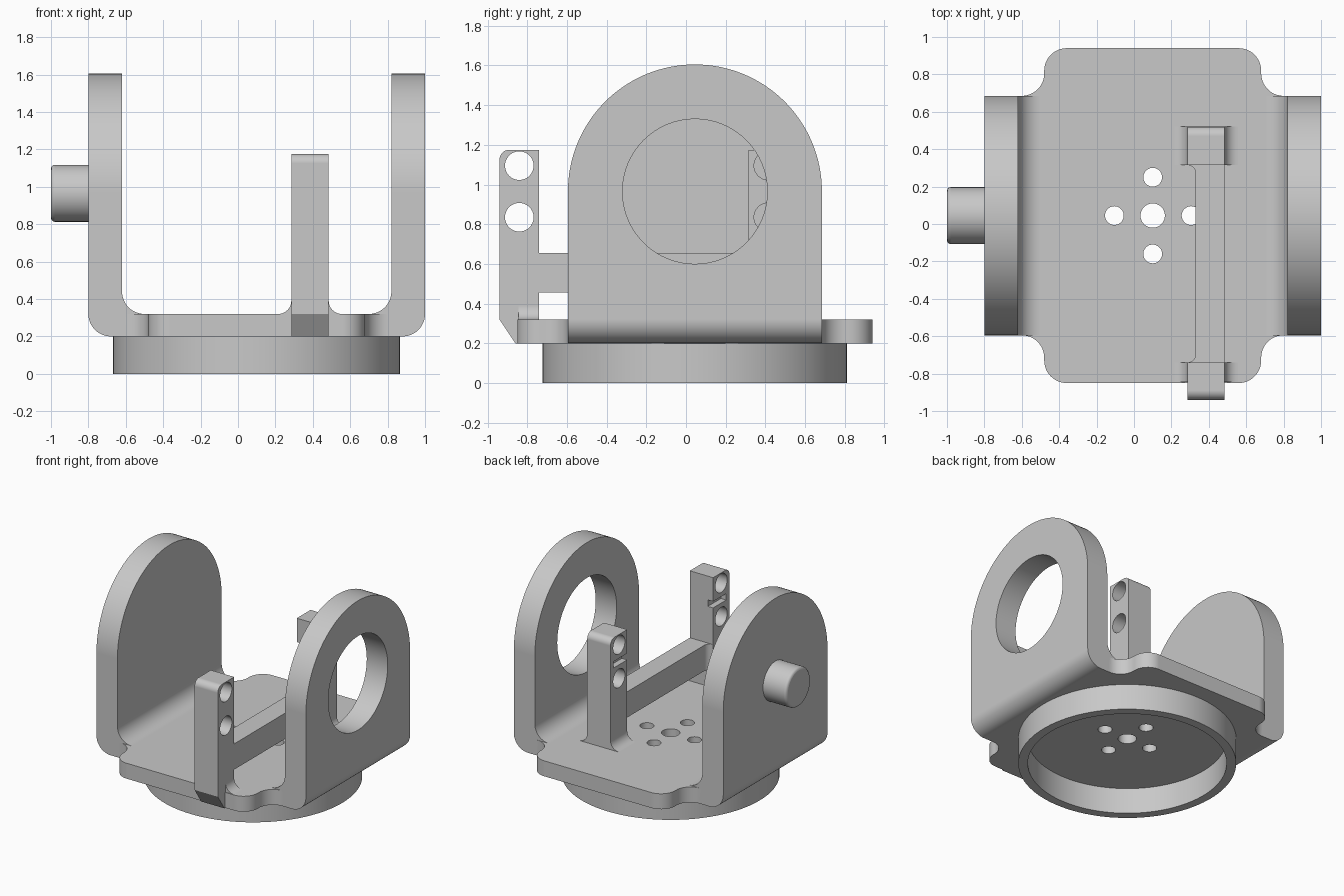
import bpy, bmesh, math
from mathutils import Vector

cube = bpy.data.objects.get("Cube")
if cube:
    bpy.data.objects.remove(cube, do_unlink=True)

grey = bpy.data.materials.new("matte_grey")
grey.use_nodes = True
colour = (0.58, 0.58, 0.58, 1)
grey.diffuse_color = colour
grey.node_tree.nodes["Principled BSDF"].inputs["Base Color"].default_value = colour


def rounded(corners):
    """Outline from (a, b) or (a, b, radius) corners, arcs tangent to both sides."""
    out = []
    for i, c in enumerate(corners):
        p = Vector((c[0], c[1]))
        if len(c) == 2:
            out.append(p)
            continue
        r = c[2]
        u = (Vector(corners[i - 1][:2]) - p).normalized()
        v = (Vector(corners[(i + 1) % len(corners)][:2]) - p).normalized()
        half = math.acos(u.dot(v)) / 2
        centre = p + (u + v).normalized() * r / math.sin(half)
        t = r / math.tan(half)
        start, end = p + u * t - centre, p + v * t - centre
        first = math.atan2(start.y, start.x)
        sweep = math.atan2(start.x * end.y - start.y * end.x, start.dot(end))
        steps = 8 + int(r * 40)
        for k in range(steps + 1):
            angle = first + sweep * k / steps
            out.append(centre + Vector((math.cos(angle), math.sin(angle))) * r)
    # Drop repeated points where arcs meet their neighbours
    return [p for i, p in enumerate(out) if (p - out[i - 1]).length > 1e-4]


def circle(a, b, r, n=64):
    return [(a + r * math.cos(math.tau * k / n), b + r * math.sin(math.tau * k / n))
            for k in range(n)]


def prism(name, outline, axis, lo, hi):
    """Extrude an outline along an axis from lo to hi."""
    place = {"x": lambda a, b, c: (c, a, b),
             "y": lambda a, b, c: (a, c, b),
             "z": lambda a, b, c: (a, b, c)}[axis]
    bm = bmesh.new()
    face = bm.faces.new([bm.verts.new(place(p[0], p[1], lo)) for p in outline])
    side = bmesh.ops.extrude_face_region(bm, geom=[face])
    moved = [g for g in side["geom"] if isinstance(g, bmesh.types.BMVert)]
    bmesh.ops.translate(bm, verts=moved, vec=Vector(place(0, 0, hi - lo)))
    bmesh.ops.recalc_face_normals(bm, faces=bm.faces)
    mesh = bpy.data.meshes.new(name)
    bm.to_mesh(mesh)
    bm.free()
    mesh.materials.append(grey)
    obj = bpy.data.objects.new(name, mesh)
    bpy.context.collection.objects.link(obj)
    return obj


def select(obj):
    bpy.ops.object.select_all(action="DESELECT")
    obj.select_set(True)
    bpy.context.view_layer.objects.active = obj


def combine(obj, other, operation):
    """Apply a boolean and discard the second shape."""
    mod = obj.modifiers.new("shape", "BOOLEAN")
    mod.operation, mod.solver, mod.object = operation, "EXACT", other
    select(obj)
    bpy.ops.object.modifier_apply(modifier=mod.name)
    bpy.data.objects.remove(other, do_unlink=True)


def drill(obj, a, b, r, axis, lo, hi):
    combine(obj, prism("drill", circle(a, b, r), axis, lo, hi), "DIFFERENCE")


def finish(obj):
    select(obj)
    bpy.ops.object.shade_smooth_by_angle(angle=math.radians(30))
    mod = obj.modifiers.new("normals", "WEIGHTED_NORMAL")
    mod.keep_sharp = True


CX, CY = 0.10, 0.045           # turntable axis
FRONT, BACK = -0.595, 0.685    # width of the yoke arms
FLOOR, DECK, TOP = 0.20, 0.32, 1.605
PIVOT = 0.965

# Yoke: U-shaped channel trimmed to round-topped arms
R = 0.12
yoke = prism("yoke", rounded([
    (-0.8, TOP + 0.1), (-0.8, FLOOR, R), (1.0, FLOOR, R), (1.0, TOP + 0.1),
    (0.82, TOP + 0.1), (0.82, DECK, R), (-0.62, DECK, R), (-0.62, TOP + 0.1)]),
    "y", FRONT - 0.1, BACK + 0.1)
arch = prism("arch", rounded([
    (FRONT, 0.1), (BACK, 0.1), (BACK, TOP, 0.64), (FRONT, TOP, 0.64)]), "x", -1.2, 1.2)
combine(yoke, arch, "INTERSECT")

# Deck with rounded front and back tabs blending into the arms
lo, hi = -0.48, 0.68
deck = prism("deck", rounded([
    (lo - R - 0.01, FRONT), (lo, FRONT, R), (lo, -0.85, R), (hi, -0.85, R),
    (hi, FRONT, R), (hi + R + 0.01, FRONT), (hi + R + 0.01, BACK), (hi, BACK, R),
    (hi, 0.94, R), (lo, 0.94, R), (lo, BACK, R), (lo - R - 0.01, BACK)]),
    "z", FLOOR, DECK)
combine(yoke, deck, "UNION")

# Bearing opening in one arm, and mounting holes in the deck
drill(yoke, CY, PIVOT, 0.365, "x", 0.6, 1.2)
drill(yoke, CX, CY, 0.065, "z", 0.1, 0.5)
for dx, dy in ((1, 0), (-1, 0), (0, 1), (0, -1)):
    drill(yoke, CX + dx * 0.205, CY + dy * 0.205, 0.05, "z", 0.1, 0.5)
finish(yoke)

# Hollow round base
base = prism("base_ring", circle(CX, CY, 0.767, 128), "z", 0, FLOOR)
combine(base, prism("bore", circle(CX, CY, 0.70, 128), "z", -0.1, 0.4), "DIFFERENCE")
finish(base)

# Pivot peg on the solid arm
peg = prism("pivot_peg", circle(CY, PIVOT, 0.152), "x", -1.0, -0.75)
bevel = peg.modifiers.new("rounded_end", "BEVEL")
bevel.width, bevel.segments, bevel.limit_method = 0.02, 3, "ANGLE"
finish(peg)

# Drilled, slotted posts with flared feet
LEFT, RIGHT, POST_TOP, FLARE = 0.285, 0.485, 1.175, 0.07


def post(name, outline, foot, mid, slot):
    obj = prism(name, rounded(outline), "x", LEFT, RIGHT)
    feet = prism("foot", rounded([
        (LEFT - FLARE, 0.30), (RIGHT + FLARE, 0.30), (RIGHT + FLARE, DECK),
        (RIGHT, DECK, FLARE), (RIGHT, 0.45), (LEFT, 0.45),
        (LEFT, DECK, FLARE), (LEFT - FLARE, DECK)]), "y", *foot)
    combine(obj, feet, "UNION")
    for z in (0.835, 1.095):
        drill(obj, mid, z, 0.072, "x", 0.1, 0.7)
    cut = prism("slot", [(0.2, 0.94), (0.33, 0.94), (0.33, 0.99), (0.2, 0.99)], "y", *slot)
    combine(obj, cut, "DIFFERENCE")
    finish(obj)


post("front_post", [
    (-0.94, POST_TOP, 0.05), (-0.74, POST_TOP), (-0.74, 0.30), (-0.845, 0.30),
    (-0.845, FLOOR), (-0.86, FLOOR), (-0.94, DECK)],
    (-0.845, -0.74), -0.84, (-0.90, -0.70))
post("back_post", [
    (0.315, POST_TOP), (0.52, POST_TOP, 0.05), (0.52, 0.30), (0.315, 0.30)],
    (0.315, 0.52), 0.415, (0.28, 0.48))

# Cross bar between the posts, filleted at both ends
bar = prism("cross_bar", rounded([
    (RIGHT, -0.74), (LEFT, -0.74), (0.33, -0.738, 0.045), (0.33, 0.313, 0.045),
    (LEFT, 0.315), (RIGHT, 0.315)]), "z", 0.455, 0.655)
finish(bar)
